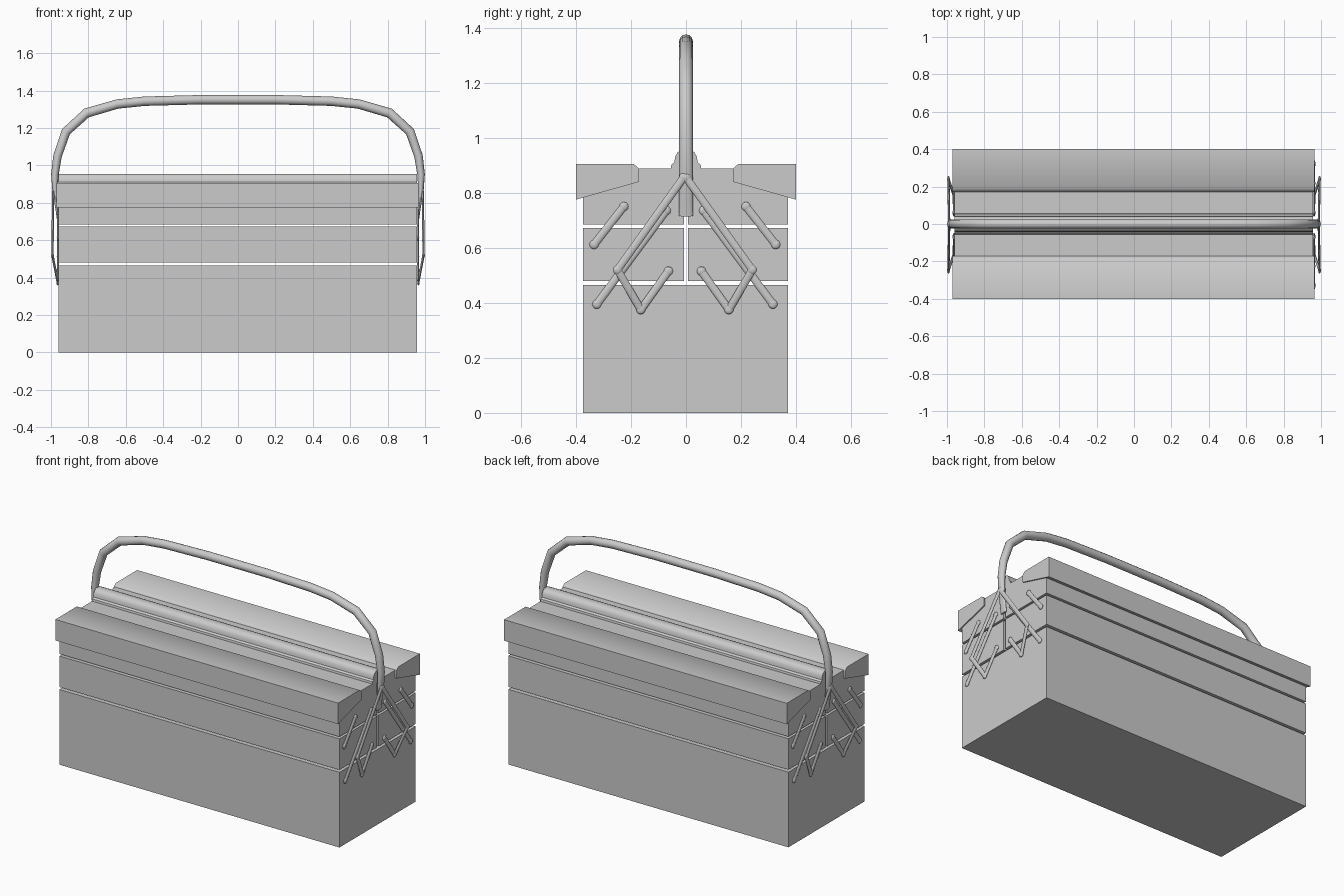
import bpy, bmesh, math
from mathutils import Vector

if "Cube" in bpy.data.objects:
    bpy.data.objects.remove(bpy.data.objects["Cube"])


def finish(name, bm, angle=None):
    bmesh.ops.recalc_face_normals(bm, faces=bm.faces)
    me = bpy.data.meshes.new(name)
    bm.to_mesh(me)
    bm.free()
    ob = bpy.data.objects.new(name, me)
    bpy.context.collection.objects.link(ob)
    if angle is not None:
        bpy.ops.object.select_all(action='DESELECT')
        ob.select_set(True)
        bpy.context.view_layer.objects.active = ob
        bpy.ops.object.shade_smooth_by_angle(angle=math.radians(angle))
    return ob


def prism(name, profile, x0=-0.96, x1=0.957, angle=None):
    """Extrude a (y, z) profile along x."""
    bm = bmesh.new()
    face = bm.faces.new([bm.verts.new((x0, y, z)) for y, z in profile])
    ext = bmesh.ops.extrude_face_region(bm, geom=[face])
    verts = [v for v in ext['geom'] if isinstance(v, bmesh.types.BMVert)]
    bmesh.ops.translate(bm, verts=verts, vec=(x1 - x0, 0, 0))
    return finish(name, bm, angle)


def rect(y0, y1, z0, z1):
    return [(y0, z0), (y1, z0), (y1, z1), (y0, z1)]


def sweep(bm, rings):
    """Skin a list of vertex-coordinate rings and cap both ends."""
    loops = [[bm.verts.new(p) for p in ring] for ring in rings]
    n = len(loops[0])
    for a, b in zip(loops, loops[1:]):
        for i in range(n):
            j = (i + 1) % n
            bm.faces.new((a[i], a[j], b[j], b[i]))
    bm.faces.new(loops[0])
    bm.faces.new(loops[-1])


def link(name, a, b, r=0.014, flat=0.45):
    """Flattened round bar between two points with a pivot stud at each end."""
    a, b = Vector(a), Vector(b)
    d = b - a
    side = Vector((0, -d.z, d.y)).normalized()
    ring = [side * r * math.cos(t) + Vector((r * flat * math.sin(t), 0, 0))
            for t in (2 * math.pi * i / 10 for i in range(10))]
    bm = bmesh.new()
    sweep(bm, [[a + o for o in ring], [b + o for o in ring]])
    for p in (a, b):
        ret = bmesh.ops.create_uvsphere(bm, u_segments=10, v_segments=6, radius=r * 1.2)
        for v in ret['verts']:
            v.co = Vector((v.co.x * flat, v.co.y, v.co.z)) + p
    finish(name, bm, 40)


# Deep base box
prism("base_box", rect(-0.375, 0.37, 0, 0.465))

# Trays, top plates and lids, front and back
lid = [(0.40, 0.775), (0.40, 0.905), (0.19, 0.905), (0.17, 0.887), (0.17, 0.84)]
for label, s, edge in (("front", -1, 0.375), ("back", 1, 0.37)):
    prism(label + "_middle_tray", rect(s * 0.008, s * edge, 0.48, 0.672))
    prism(label + "_upper_tray", rect(s * 0.008, s * edge, 0.685, 0.877))
    prism(label + "_top_plate", rect(s * 0.002, s * 0.25, 0.877, 0.889))
    prism(label + "_lid", [(s * y, z) for y, z in lid], -0.97, 0.965, 60)

# Rounded ridge along the centre seam
half = [(0.056, 0.885), (0.053, 0.902), (0.042, 0.91), (0.04, 0.93),
        (0.03, 0.948), (0.015, 0.955)]
prism("centre_ridge", half + [(-y, z) for y, z in reversed(half)], angle=40)

# Carrying handle: (x, z, in-plane radius) from the middle of the arch to the foot
arm = [(0.20, 1.351, 0.025), (0.50, 1.343, 0.025), (0.645, 1.328, 0.025),
       (0.81, 1.28, 0.026), (0.92, 1.18, 0.025), (0.965, 1.05, 0.023),
       (0.979, 0.95, 0.020), (0.978, 0.86, 0.014), (0.967, 0.76, 0.008),
       (0.963, 0.715, 0.006)]
path = [(-x, z, t) for x, z, t in reversed(arm)] + arm
rings = []
for i, (x, z, t) in enumerate(path):
    p, q = path[max(i - 1, 0)], path[min(i + 1, len(path) - 1)]
    d = Vector((q[0] - p[0], 0, q[1] - p[1])).normalized()
    nrm = Vector((-d.z, 0, d.x))
    rings.append([Vector((x, 0, z)) + nrm * t * math.cos(a) + Vector((0, 0.025 * math.sin(a), 0))
                  for a in (2 * math.pi * k / 12 for k in range(12))])
bm = bmesh.new()
sweep(bm, rings)
finish("handle", bm, 50)

# Cantilever links: endpoints as (x, y, z), mirrored to all four corners
links = {
    "main_arm": ((0.988, 0.005, 0.855), (0.992, 0.245, 0.52)),
    "rear_arm": ((0.962, 0.068, 0.735), (0.962, 0.32, 0.395)),
    "elbow_link": ((0.992, 0.245, 0.52), (0.964, 0.16, 0.375)),
    "lower_link": ((0.964, 0.16, 0.375), (0.962, 0.06, 0.515)),
    "outer_link": ((0.962, 0.222, 0.75), (0.962, 0.33, 0.612)),
}
for name, ends in links.items():
    for xl, sx in (("left", -1), ("right", 1)):
        for yl, sy in (("front", -1), ("back", 1)):
            a, b = [(sx * x, sy * y - 0.004, z) for x, y, z in ends]
            link(f"{name}_{xl}_{yl}", a, b)
